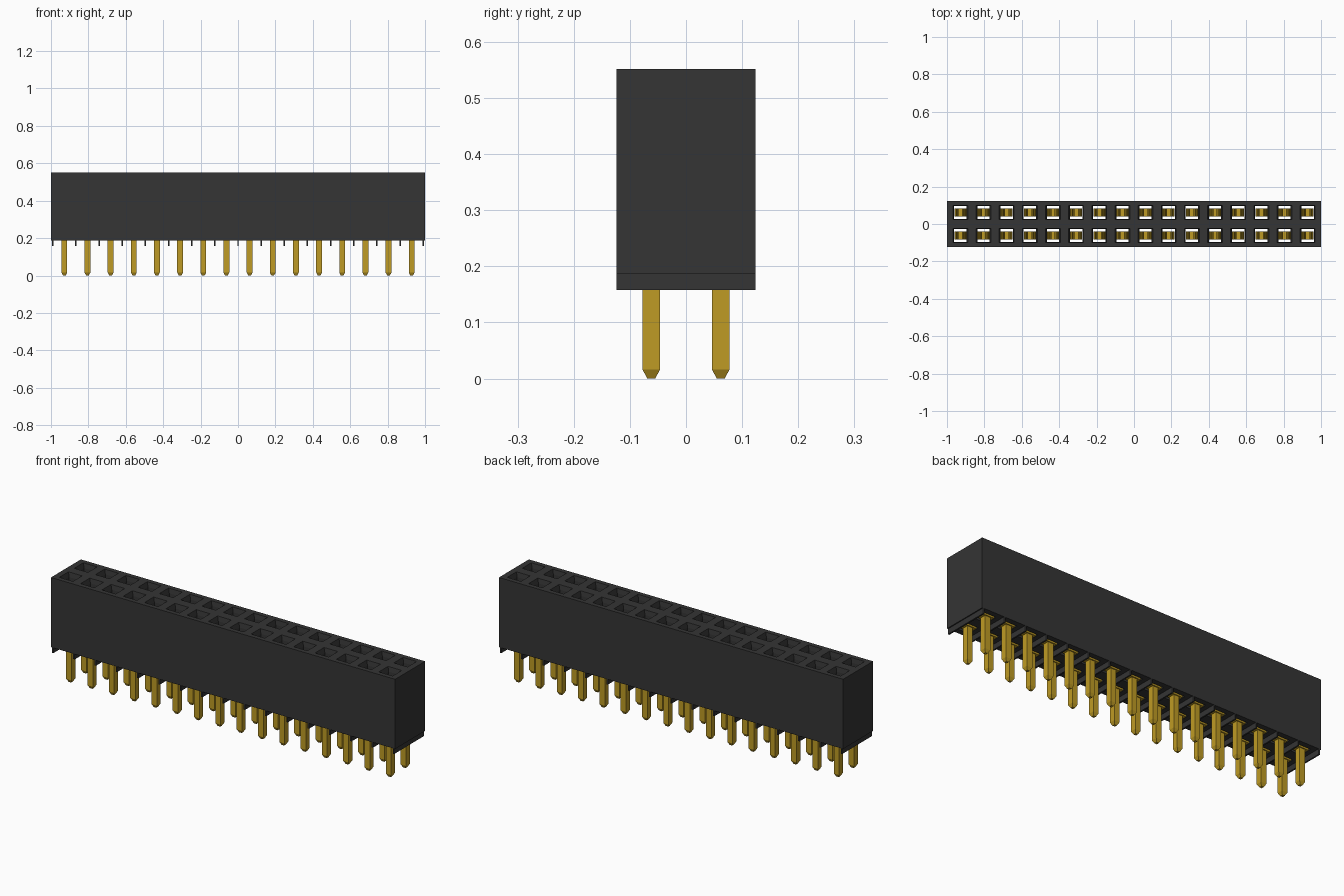
import bpy, bmesh

cube = bpy.data.objects.get("Cube")
if cube:
    bpy.data.objects.remove(cube, do_unlink=True)

PITCH, COLS = 0.1238, 16
HALF_X, HALF_Y = 1.0, 0.124
FOOT, BASE, TOP = 0.158, 0.186, 0.552


def material(name, rgb):
    m = bpy.data.materials.new(name)
    m.use_nodes = True
    m.diffuse_color = (*rgb, 1)
    m.node_tree.nodes["Principled BSDF"].inputs["Base Color"].default_value = (*rgb, 1)
    return m


black = material("black plastic", (0.035, 0.035, 0.035))
gold = material("gold metal", (0.52, 0.33, 0.018))


def finish(bm, name, mat):
    bmesh.ops.remove_doubles(bm, verts=bm.verts, dist=1e-5)
    bmesh.ops.recalc_face_normals(bm, faces=bm.faces)
    mesh = bpy.data.meshes.new(name)
    bm.to_mesh(mesh)
    bm.free()
    mesh.materials.append(mat)
    return mesh


def place(mesh, name, loc=(0, 0, 0)):
    ob = bpy.data.objects.new(name, mesh)
    ob.location = loc
    bpy.context.collection.objects.link(ob)


def ring(bm, x0, x1, y0, y1, z):
    return [bm.verts.new(p) for p in ((x0, y0, z), (x1, y0, z), (x1, y1, z), (x0, y1, z))]


def bridge(bm, a, b, sides=range(4)):
    for i in sides:
        j = (i + 1) % 4
        bm.faces.new((a[i], a[j], b[j], b[i]))


def box(bm, x0, x1, y0, y1, z0, z1):
    a, b = ring(bm, x0, x1, y0, y1, z0), ring(bm, x0, x1, y0, y1, z1)
    bridge(bm, a, b)
    bm.faces.new(a)
    bm.faces.new(b)


columns = [(i - (COLS - 1) / 2) * PITCH for i in range(COLS)]
rows = (-PITCH / 2, PITCH / 2)

# Housing: one cell per socket, each with a funnelled through hole
bm = bmesh.new()
for c, x in enumerate(columns):
    x0 = -HALF_X if c == 0 else x - PITCH / 2
    x1 = HALF_X if c == COLS - 1 else x + PITCH / 2
    for y in rows:
        y0, y1 = (-HALF_Y, 0) if y < 0 else (0, HALF_Y)

        def hole(hx, hy, z):
            return ring(bm, x - hx, x + hx, y - hy, y + hy, z)

        loops = [ring(bm, x0, x1, y0, y1, BASE),
                 hole(0.033, 0.034, BASE),
                 hole(0.033, 0.034, TOP - 0.025),
                 hole(0.040, 0.038, TOP),
                 ring(bm, x0, x1, y0, y1, TOP)]
        for a, b in zip(loops, loops[1:]):
            bridge(bm, a, b)
        outside = [0 if y < 0 else 2]
        if c == 0:
            outside.append(3)
        if c == COLS - 1:
            outside.append(1)
        bridge(bm, loops[-1], loops[0], outside)
place(finish(bm, "housing", black), "housing")

# Thin standoff ribs across the underside, between the pin pairs
bm = bmesh.new()
for i in range(COLS + 1):
    x = max(-HALF_X + 0.004, min(HALF_X - 0.004, (i - COLS / 2) * PITCH))
    box(bm, x - 0.004, x + 0.004, -HALF_Y, HALF_Y, FOOT, BASE)
place(finish(bm, "standoff_ribs", black), "standoff_ribs")

# Contact: tapered post, base plate and two sprung leaves
bm = bmesh.new()
post = [ring(bm, -h, h, -h, h, z) for h, z in ((0.007, 0), (0.0155, 0.016), (0.0155, 0.19))]
bridge(bm, post[0], post[1])
bridge(bm, post[1], post[2])
bm.faces.new(post[0])
bm.faces.new(post[2])
box(bm, -0.032, 0.032, -0.021, 0.021, 0.187, 0.198)
leaf = ((0.027, 0.198), (0.025, 0.26), (0.009, 0.42), (0.018, 0.47))
for side in (-1, 1):
    loops = []
    for x, z in leaf:
        a, b = sorted((side * x, side * (x + 0.005)))
        loops.append(ring(bm, a, b, -0.021, 0.021, z))
    for a, b in zip(loops, loops[1:]):
        bridge(bm, a, b)
    bm.faces.new(loops[0])
    bm.faces.new(loops[-1])
contact = finish(bm, "contact_pin", gold)

for x in columns:
    for y in rows:
        place(contact, "contact_pin", (x, y, 0))
